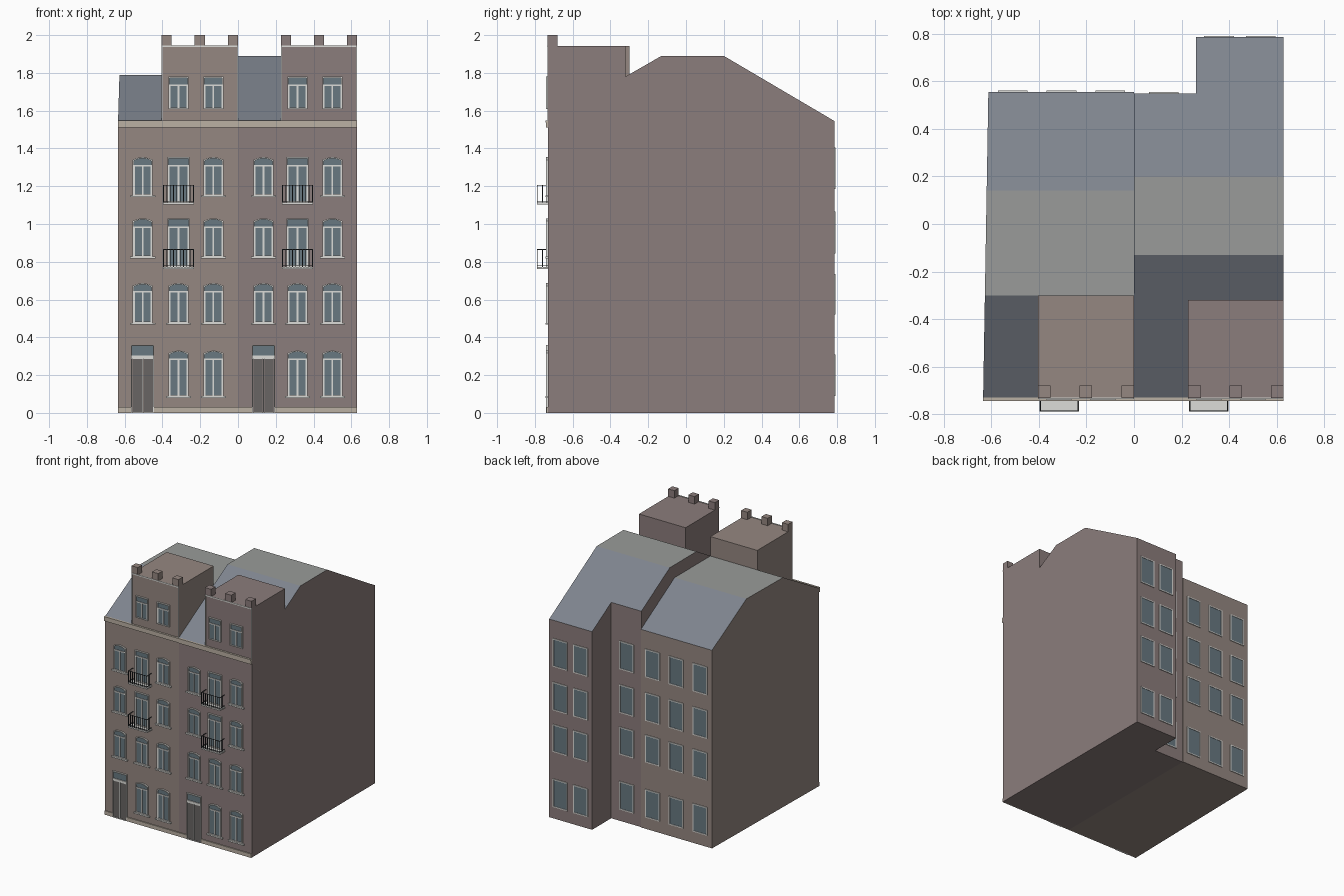
import bpy, bmesh
from mathutils import Vector

if "Cube" in bpy.data.objects:
    bpy.data.objects.remove(bpy.data.objects["Cube"])

FRONT = -0.73
COL = {
    "brick_left": (0.30, 0.245, 0.22), "brick_right": (0.26, 0.205, 0.20),
    "slate": (0.21, 0.23, 0.27), "roof_felt": (0.32, 0.33, 0.32),
    "stone": (0.50, 0.44, 0.37), "white": (0.72, 0.72, 0.69),
    "glass": (0.14, 0.19, 0.22), "door": (0.14, 0.13, 0.125), "iron": (0.03, 0.035, 0.04),
}
MATS = {}
for n, c in COL.items():
    MATS[n] = bpy.data.materials.new(n)
    MATS[n].diffuse_color = (*c, 1)

parts = {}  # part name -> (bmesh, material)


def part(name, mat):
    return parts.setdefault(name, (bmesh.new(), mat))[0]


def extrude(bm, pts, a, b, to3d):
    """Closed prism from a 2D outline between depths a and b."""
    n = len(pts)
    va = [bm.verts.new(to3d(p, a)) for p in pts]
    vb = [bm.verts.new(to3d(p, b)) for p in pts]
    bm.faces.new(va)
    bm.faces.new(vb[::-1])
    for i in range(n):
        j = (i + 1) % n
        bm.faces.new((va[i], vb[i], vb[j], va[j]))


def side(p, x):   # (y, z) profile swept along x
    return Vector((x, p[0], p[1]))


def face(p, y):   # (x, z) outline swept along y
    return Vector((p[0], y, p[1]))


def box(bm, x0, x1, y0, y1, z0, z1):
    extrude(bm, [(x0, z0), (x1, z0), (x1, z1), (x0, z1)], y0, y1, face)


def ring(bm, outer, inner, y0, y1):
    """Frame between two matching outlines."""
    loops = [[bm.verts.new(face(p, y)) for p in o]
             for o, y in ((outer, y0), (inner, y0), (inner, y1), (outer, y1))]
    n = len(outer)
    for k in range(4):
        A, B = loops[k], loops[(k + 1) % 4]
        for i in range(n):
            j = (i + 1) % n
            bm.faces.new((A[i], A[j], B[j], B[i]))


def outline(cx, w, z0, z1, rise):
    seg = 6 if rise else 1
    arch = [(cx + w / 2 - w * k / seg, z1 - rise * (2 * k / seg - 1) ** 2) for k in range(seg + 1)]
    return [(cx - w / 2, z0), (cx + w / 2, z0)] + arch


def front_window(cx, w, z0, z1, rise=0.0, sill=True):
    t = 0.006
    fr, gl = part("front_window_frames", "white"), part("front_window_glass", "glass")
    inner = outline(cx, w - 2 * t, z0 + t, z1 - t, rise)
    ring(fr, outline(cx, w, z0, z1, rise), inner, FRONT + 0.002, FRONT - 0.011)
    extrude(gl, inner, FRONT + 0.002, FRONT - 0.003, face)
    zt = z1 - 0.05
    box(fr, cx - w / 2 + t, cx + w / 2 - t, FRONT - 0.008, FRONT, zt, zt + 0.008)
    box(fr, cx - 0.004, cx + 0.004, FRONT - 0.008, FRONT, z0 + t, zt)
    for s in (-1, 1):  # casement stiles
        x = cx + s * (w / 2 - t - 0.002)
        box(fr, x - 0.003, x + 0.003, FRONT - 0.007, FRONT, z0 + t, zt)
    if sill:
        box(part("window_sills", "white"), cx - 0.067, cx + 0.067, FRONT - 0.014, FRONT, z0 - 0.01, z0)


def front_door(cx):
    fr = part("door_frames", "white")
    o, i = outline(cx, 0.122, 0, 0.36, 0), outline(cx, 0.112, 0.005, 0.354, 0)
    ring(fr, o, i, FRONT + 0.002, FRONT - 0.011)
    box(fr, cx - 0.056, cx + 0.056, FRONT - 0.009, FRONT, 0.286, 0.305)
    box(fr, cx - 0.003, cx + 0.003, FRONT - 0.008, FRONT, 0.005, 0.286)
    for s in (-1, 1):
        x = cx + s * 0.029
        box(part("door_leaves", "door"), x - 0.025, x + 0.025, FRONT - 0.005, FRONT, 0.005, 0.286)
    box(part("door_transom_glass", "glass"), cx - 0.056, cx + 0.056, FRONT - 0.003, FRONT, 0.305, 0.354)


def balcony(cx, z):
    box(part("balcony_slabs", "white"), cx - 0.083, cx + 0.083, -0.79, FRONT, z, z + 0.01)
    bm = part("balcony_railings", "iron")
    h, r = z + 0.102, 0.0018
    y = -0.787
    for zz in (z + 0.018, h):
        box(bm, cx - 0.081, cx + 0.081, y - r, y + r, zz - r, zz + r)
        for s in (-1, 1):
            x = cx + s * 0.079
            box(bm, x - r, x + r, y, FRONT, zz - r, zz + r)
    for k in range(10):
        x = cx - 0.079 + 0.158 * k / 9
        box(bm, x - r, x + r, y - r, y + r, z + 0.01, h)
    for s in (-1, 1):
        x = cx + s * 0.079
        box(bm, x - r, x + r, -0.76 - r, -0.76 + r, z + 0.01, h)


def back_window(cx, y, z0, z1):
    w, t = 0.125, 0.008
    i = outline(cx, w - 2 * t, z0 + t, z1 - t, 0)
    ring(part("back_window_frames", "white"), outline(cx, w, z0, z1, 0), i, y - 0.002, y + 0.006)
    extrude(part("back_window_glass", "glass"), i, y - 0.002, y + 0.003, face)


# Left house body, its outer wall slightly skewed
bm = part("left_house", "brick_left")
extrude(bm, [(FRONT, 0), (FRONT, 1.545), (-0.30, 1.79), (0.14, 1.79), (0.555, 1.545), (0.555, 0)],
        -0.635, 0, side)
for v in bm.verts:
    if v.co.x < -0.1:
        v.co.x += 0.022 * (v.co.y - FRONT) / 1.285

# Right house body and the notch beside its rear wing
extrude(part("right_house", "brick_right"),
        [(FRONT, 0), (FRONT, 1.545), (-0.13, 1.89), (0.20, 1.89), (0.786, 1.545), (0.786, 0)],
        0, 0.63, side)
box(part("notch_cutter", "brick_right"), -0.2, 0.26, 0.55, 1.0, -0.5, 2.5)

# Front attic blocks with trim and merlons
for name, x0, x1, yb, zb, mat in (("left", -0.405, 0, -0.30, 1.79, "brick_left"),
                                  ("right", 0.228, 0.63, -0.32, 1.78, "brick_right")):
    extrude(part(name + "_attic_block", mat),
            [(FRONT, 1.545), (FRONT, 1.942), (yb, 1.942), (yb, zb)], x0, x1, side)
    tr = part("attic_trim", "white")
    box(tr, x0, x1, FRONT - 0.006, FRONT, 1.937, 1.946)
    for x in (x0, x1 - 0.005):
        box(tr, x, x + 0.005, FRONT - 0.004, FRONT, 1.545, 1.937)
    for k in range(3):
        x = x0 + (x1 - x0 - 0.053) * k / 2
        box(part(name + "_merlons", mat), x, x + 0.053, FRONT - 0.003, -0.68, 1.94, 2.0)

# Cornice and plinth
for x0, x1, z in ((-0.635, 0, 1.512), (0, 0.63, 1.51)):
    co = part("cornice", "stone")
    box(co, x0, x1, FRONT - 0.012, FRONT, z, 1.538)
    box(co, x0, x1, FRONT - 0.015, FRONT, 1.538, 1.548)
for x0, x1 in ((-0.635, -0.566), (-0.444, 0.074), (0.196, 0.63)):
    box(part("plinth", "stone"), x0, x1, FRONT - 0.008, FRONT, 0, 0.03)

# Street front: doors, windows and balconies
for cols in ((-0.505, -0.315, -0.13), (0.135, 0.315, 0.50)):
    front_door(cols[0])
    for c, cx in enumerate(cols):
        if c:
            front_window(cx, 0.105, 0.09, 0.33, 0.014)
        front_window(cx, 0.105, 0.477, 0.687, 0.014)
        for z0, z1, zb in ((0.828, 1.03, 0.763), (1.152, 1.354, 1.103)):
            if c == 1:
                front_window(cx, 0.117, zb + 0.01, z1, 0, False)
                balcony(cx, zb)
            else:
                front_window(cx, 0.105, z0, z1, 0.014)
for cx in (-0.315, -0.13, 0.315, 0.50):
    front_window(cx, 0.105, 1.61, 1.78, 0, False)

# Rear windows
for z0, z1 in ((0.09, 0.31), (0.52, 0.735), (0.845, 1.065), (1.185, 1.405)):
    for cx, y in ((0.533, 0.786), (0.358, 0.786), (0.125, 0.55),
                  (-0.10, 0.555), (-0.305, 0.555), (-0.51, 0.555)):
        back_window(cx, y, z0, z1)

# Turn every part into an object
objs = {}
for name, (bm, mat) in parts.items():
    bmesh.ops.recalc_face_normals(bm, faces=bm.faces)
    me = bpy.data.meshes.new(name)
    bm.to_mesh(me)
    bm.free()
    me.materials.append(MATS[mat])
    objs[name] = bpy.data.objects.new(name, me)
    bpy.context.collection.objects.link(objs[name])

# Cut the rear notch
right, cutter = objs["right_house"], objs["notch_cutter"]
mod = right.modifiers.new("notch", 'BOOLEAN')
mod.operation, mod.solver, mod.object = 'DIFFERENCE', 'EXACT', cutter
bpy.context.view_layer.objects.active = right
bpy.ops.object.modifier_apply(modifier=mod.name)
bpy.data.objects.remove(cutter)

# Roof colours on the sloped and flat top faces
for name in ("left_house", "right_house"):
    me = objs[name].data
    n = len(me.materials)
    me.materials.append(MATS["slate"])
    me.materials.append(MATS["roof_felt"])
    for p in me.polygons:
        if p.normal.z > 0.3:
            p.material_index = n + (p.normal.z > 0.98)

for m in bpy.data.materials:
    if m.users and not m.is_grease_pencil:
        m.use_nodes = True
        m.node_tree.nodes["Principled BSDF"].inputs["Base Color"].default_value = m.diffuse_color
